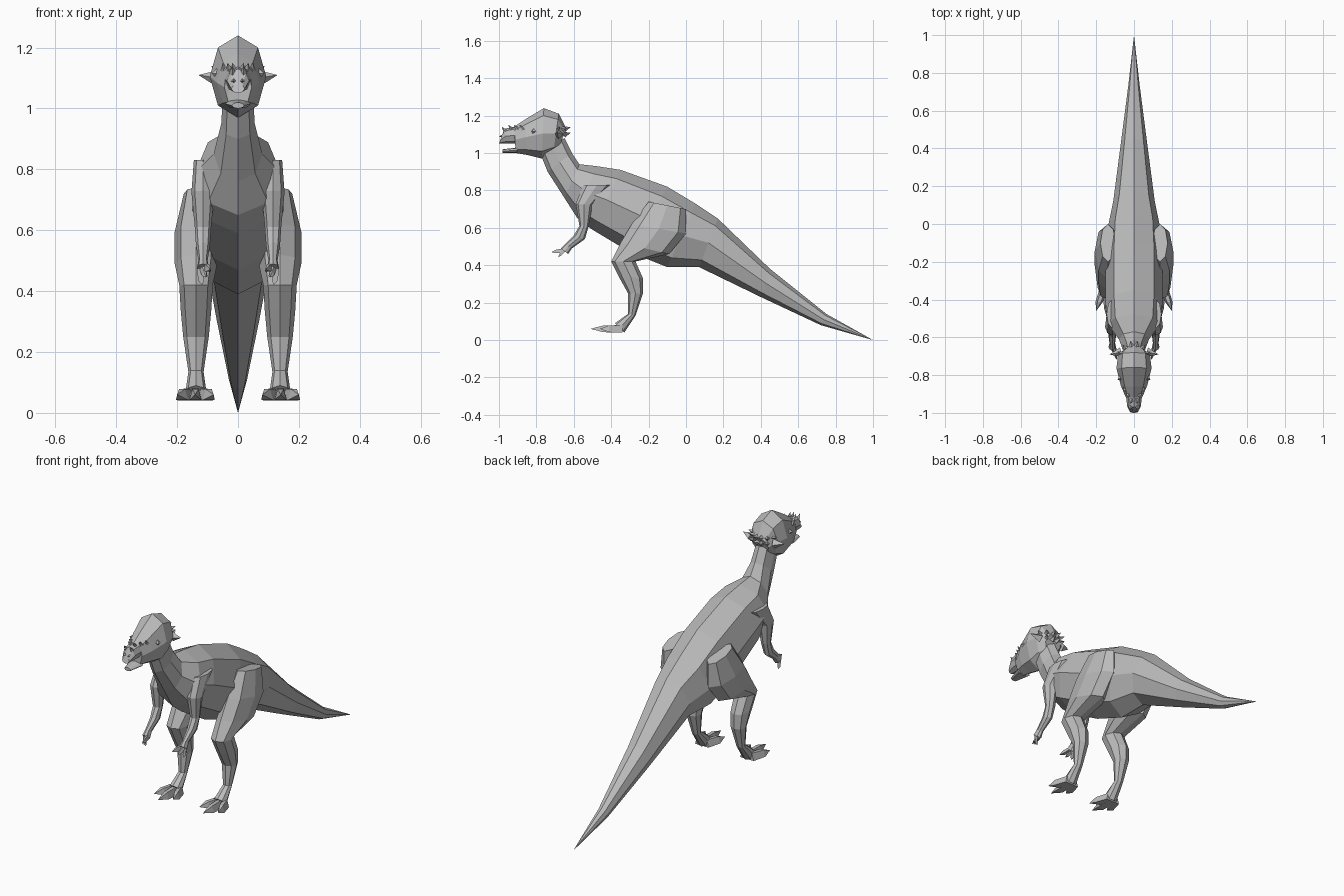
import bpy, bmesh
from math import sin, cos, tau
from mathutils import Vector

default_cube = bpy.data.objects.get("Cube")
if default_cube:
    bpy.data.objects.remove(default_cube, do_unlink=True)

skin = bpy.data.materials.new("skin_grey")
skin.use_nodes = True
skin.diffuse_color = (.5, .5, .5, 1)
skin.node_tree.nodes["Principled BSDF"].inputs["Base Color"].default_value = skin.diffuse_color


def finish(name, bm, mirrored):
    """Turn a bmesh into a flat-shaded object, optionally mirrored across x."""
    bmesh.ops.remove_doubles(bm, verts=bm.verts, dist=.0001)
    bmesh.ops.recalc_face_normals(bm, faces=bm.faces)
    mesh = bpy.data.meshes.new(name)
    bm.to_mesh(mesh)
    bm.free()
    mesh.materials.append(skin)
    obj = bpy.data.objects.new(name, mesh)
    bpy.context.collection.objects.link(obj)
    if mirrored:
        modifier = obj.modifiers.new("mirror", 'MIRROR')
        modifier.use_mirror_merge = False


def bridge(name, loops, mirrored):
    """Skin a row of closed point loops and cap both ends."""
    bm = bmesh.new()
    rows = [[bm.verts.new(point) for point in loop] for loop in loops]
    for row, following in zip(rows, rows[1:]):
        for i in range(len(row)):
            bm.faces.new((row[i - 1], row[i], following[i], following[i - 1]))
    bm.faces.new(rows[0])
    bm.faces.new(rows[-1])
    finish(name, bm, mirrored)


def loft(name, rings, x=0, sides=8):
    """Rings hold a half width, then y and z of the two opposite outline points."""
    loops = []
    for width, y_a, z_a, y_b, z_b in rings:
        first, second = Vector((x, y_a, z_a)), Vector((x, y_b, z_b))
        loop = []
        for step in range(sides):
            angle = tau * step / sides
            across = Vector((width * sin(angle), 0, 0))
            loop.append(first.lerp(second, (1 - cos(angle)) / 2) + across)
        loops.append(loop)
    bridge(name, loops, mirrored=x != 0)


def digit(name, base, tip, width, height):
    """Toe or finger that stays thick to the knuckle, then runs to a point."""
    base, tip = Vector(base), Vector(tip)
    loops = []
    for along, size in ((0, 1), (.6, .9), (1, 0)):
        centre = base.lerp(tip, along)
        loops.append([centre + Vector((sx * width, 0, sz * height)) * size
                      for sx, sz in ((-1, -1), (1, -1), (.5, 1), (-.5, 1))])
    bridge(name, loops, mirrored=True)


def spike(name, base, direction, radius):
    """Four-sided horn growing from base along direction."""
    base, direction = Vector(base), Vector(direction)
    bm = bmesh.new()
    bmesh.ops.create_cone(bm, segments=4, radius1=radius, radius2=0,
                          depth=direction.length, cap_ends=True)
    turn = direction.to_track_quat('Z', 'Y')
    for vert in bm.verts:
        vert.co = turn @ vert.co + base + direction / 2
    finish(name, bm, mirrored=True)


# Neck, trunk and tail in one skin
loft("body", [
    (.05, -.65, 1.08, -.78, 1),
    (.055, -.61, 1, -.74, .9),
    (.08, -.57, .94, -.65, .76),
    (.14, -.48, .93, -.58, .65),
    (.15, -.35, .91, -.5, .59),
    (.15, -.1, .82, -.3, .47),
    (.14, .05, .73, -.1, .39),
    (.11, .17, .65, .07, .39),
    (.07, .45, .38, .4, .23),
    (.03, .75, .14, .72, .08),
    (0, 1, 0, 1, 0)])

# Domed skull running into the upper beak, and the jaw below it
loft("skull", [
    (.05, -.64, 1.13, -.68, 1.03),
    (.085, -.68, 1.21, -.71, 1),
    (.093, -.76, 1.24, -.77, .97),
    (.07, -.86, 1.18, -.85, .99),
    (.045, -.92, 1.14, -.91, 1),
    (.042, -.92, 1.14, -.91, 1.05),
    (.036, -.97, 1.13, -.96, 1.05),
    (.022, -.99, 1.08, -1, 1.05)])
loft("lower_jaw", [
    (.043, -.9, 1.03, -.9, 1),
    (.02, -.98, 1.02, -.98, 1)])

# Cheek horns and the fringe of spikes around the back of the skull
spike("cheek_horn", (.07, -.68, 1.1), (.06, -.01, .01), .026)
for i in range(3):
    angle = .2 + i / 2
    outward = Vector((sin(angle), cos(angle), .3))
    for row, height in (("crest", 1.11), ("nape", 1.08)):
        spike(f"{row}_spike_{i}", Vector((0, -.71, height)) + outward * .06,
              outward * .035, .016)

# Snout bumps, brows, nostrils and eyes
for i in range(3):
    spike(f"snout_spike_{i}", (.012 + i * .016, -.93 + i * .03, 1.125),
          (.006, -.02, .025), .014)
spike("nose_spike", (.018, -.965, 1.115), (0, -.02, .025), .012)
spike("nostril", (.014, -.98, 1.09), (0, -.02, 0), .009)
spike("eye", (.07, -.815, 1.115), (.017, -.01, 0), .016)

# Legs from hip to foot, listed front edge then back edge
loft("leg", [
    (.04, -.2, .74, 0, .7),
    (.07, -.29, .62, 0, .57),
    (.07, -.35, .52, -.09, .46),
    (.055, -.4, .42, -.27, .42),
    (.05, -.36, .34, -.23, .33),
    (.042, -.31, .25, -.23, .25),
    (.025, -.31, .14, -.27, .13),
    (.035, -.38, .09, -.33, .04)], x=.138)
for spread in (-1, 0, 1):
    digit(f"toe_{spread + 1}", (.14 + spread * .02, -.34, .06),
          (.14 + spread * .06, -.51 + abs(spread) * .05, .06), .022, .02)

# Arms from shoulder to hand
loft("arm", [
    (.03, -.55, .83, -.4, .83),
    (.038, -.59, .73, -.5, .72),
    (.027, -.57, .61, -.52, .61),
    (.023, -.6, .56, -.54, .54),
    (.015, -.65, .51, -.61, .49),
    (.02, -.67, .49, -.63, .46)], x=.115)
for i in range(3):
    digit(f"finger_{i}", (.105 + i * .01, -.65, .48),
          (.092 + i * .013, -.72 + i * .035, .47 - i * .025), .01, .011)
